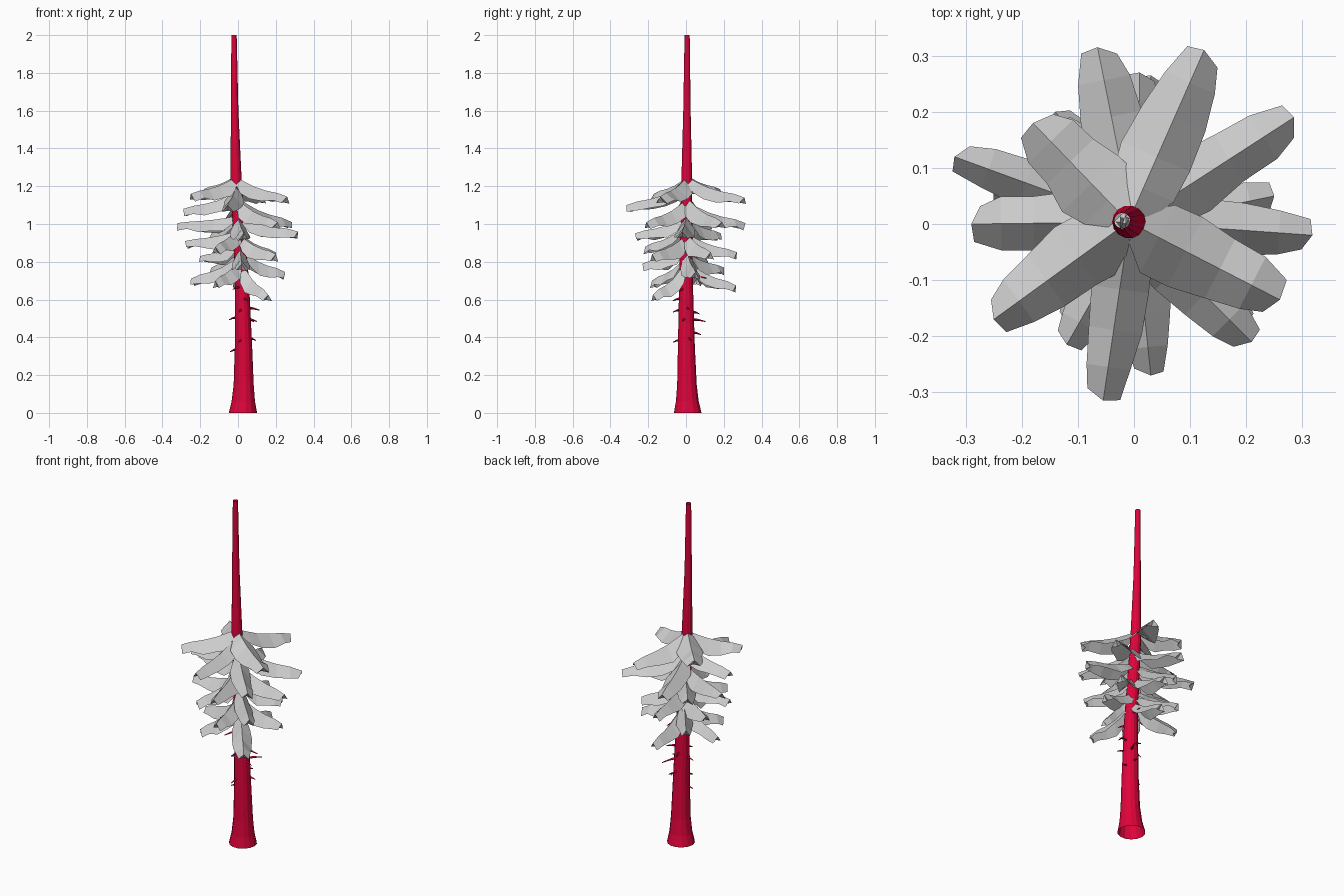
import bpy, bmesh, math, random
from mathutils import Vector

random.seed(4)
if "Cube" in bpy.data.objects:
    bpy.data.objects.remove(bpy.data.objects["Cube"])


def make_material(name, rgb):
    m = bpy.data.materials.new(name)
    m.use_nodes = True
    m.diffuse_color = (*rgb, 1)
    m.node_tree.nodes["Principled BSDF"].inputs["Base Color"].default_value = (*rgb, 1)
    return m


bark = make_material("crimson bark", (0.73, 0.001, 0.042))
foliage = make_material("pale grey foliage", (0.62, 0.62, 0.62))


def finish(bm, name, mat):
    mesh = bpy.data.meshes.new(name)
    bm.to_mesh(mesh)
    bm.free()
    mesh.materials.append(mat)
    obj = bpy.data.objects.new(name, mesh)
    bpy.context.collection.objects.link(obj)
    return obj


def bridge(bm, rows, closed):
    for a, b in zip(rows, rows[1:]):
        n = len(a)
        for i in range(n if closed else n - 1):
            j = (i + 1) % n
            bm.faces.new((a[i], a[j], b[j], b[i]))


def tube(bm, stations, sides):
    # stations: (centre, radius), rings kept level
    rows = []
    for c, r in stations:
        rows.append([bm.verts.new(c + Vector((math.cos(t), math.sin(t), 0)) * r)
                     for t in (math.tau * k / sides for k in range(sides))])
    bridge(bm, rows, True)


# Trunk: flared base, slight lean, open slim top (z, x, y, radius)
PROFILE = [(0, 0.026, 0.009, 0.075), (0.06, 0.028, 0.007, 0.062),
           (0.15, 0.03, 0.005, 0.053), (0.35, 0.029, 0.002, 0.046),
           (0.7, 0.021, 0, 0.037), (0.95, 0.006, 0.002, 0.033),
           (1.24, -0.01, 0.004, 0.029), (1.6, -0.018, 0.005, 0.02),
           (2.0, -0.021, 0.006, 0.014)]


def trunk_at(z):
    for p, q in zip(PROFILE, PROFILE[1:]):
        if z <= q[0]:
            f = (z - p[0]) / (q[0] - p[0])
            x, y, r = (p[i] + (q[i] - p[i]) * f for i in (1, 2, 3))
            return Vector((x, y, z)), r


bm = bmesh.new()
tube(bm, [(Vector((x, y, z)), r) for z, x, y, r in PROFILE], 14)
finish(bm, "trunk", bark)


# Fronds: folded strips with a central ridge and steep drooping sides
# along, half width, side drop, sag share
FROND = [(0.0, 0.026, 0.035, 0.0), (0.15, 0.05, 0.062, 0.22),
         (0.34, 0.053, 0.066, 0.47), (0.58, 0.047, 0.054, 0.68),
         (0.8, 0.04, 0.042, 0.8), (1.0, 0.027, 0.036, 1.0)]


def frond(name, tip, root_z, scale):
    root, radius = trunk_at(root_z)
    tip = Vector(tip)
    flat = Vector((tip.x - root.x, tip.y - root.y, 0))
    root += flat.normalized() * radius * 0.6
    flat -= flat.normalized() * radius * 0.6
    side = Vector((-flat.y, flat.x, 0)).normalized()
    bm = bmesh.new()
    rows = []
    for t, w, drop, sag in FROND:
        mid = root + flat * t
        mid.z += (tip.z + 0.02 - root_z) * sag
        back = flat * (0.06 if t == 1 else 0)
        row = [bm.verts.new(mid)]
        for sign, lag in ((1, 0.3), (-1, 1.0)):
            out = side * sign * w * scale * random.uniform(0.9, 1.1)
            down = Vector((0, 0, drop * random.uniform(0.85, 1.15)))
            row.insert(0 if sign > 0 else 2, bm.verts.new(mid + out - down - back * lag))
        rows.append(row)
    bridge(bm, rows, False)
    # blunt end
    a, m, b = rows[-1]
    heel = bm.verts.new((a.co + b.co) / 2 - flat * 0.06 + Vector((0, 0, 0.006)))
    bm.faces.new((a, m, heel))
    bm.faces.new((m, b, heel))
    finish(bm, name, foliage)


# tip x, y, z, root height, width scale
WHORLS = [
    (-0.18, 0.18, 1.165, 1.25, 1.3), (0.125, 0.31, 1.12, 1.24, 1.2),
    (0.26, -0.135, 1.125, 1.24, 1.3), (-0.25, -0.17, 1.14, 1.24, 1.2),
    (-0.055, -0.315, 1.08, 1.2, 1.05), (-0.29, 0.0, 1.06, 1.16, 1.1),
    (0.285, 0.19, 0.99, 1.13, 1.05), (-0.065, 0.315, 0.985, 1.11, 1.1),
    (0.21, -0.21, 0.99, 1.12, 1.0), (-0.32, 0.12, 0.985, 1.04, 0.95),
    (0.318, -0.02, 0.94, 1.04, 1.0), (0.03, -0.27, 0.93, 1.03, 0.95),
    (-0.14, 0.185, 0.93, 1.02, 0.95), (-0.12, -0.215, 0.86, 0.98, 0.95),
    (-0.28, -0.01, 0.89, 0.96, 0.9), (0.01, 0.27, 0.83, 0.94, 0.9),
    (0.2, -0.18, 0.82, 0.93, 0.9), (0.2, 0.13, 0.83, 0.94, 0.9),
    (-0.2, 0.1, 0.81, 0.88, 0.9), (0.02, -0.23, 0.77, 0.87, 0.9),
    (0.25, 0.05, 0.725, 0.85, 0.9), (-0.14, 0.2, 0.75, 0.84, 0.85),
    (-0.12, -0.18, 0.68, 0.81, 0.85), (-0.25, 0.06, 0.69, 0.82, 0.85),
    (0.03, 0.265, 0.655, 0.79, 0.85), (0.16, -0.175, 0.605, 0.78, 1.0)]
for i, (x, y, z, root_z, s) in enumerate(WHORLS):
    frond(f"frond_{i + 1}", (x, y, z), root_z, s)


# Bare twigs: small bent spikes (height, angle in degrees, length)
TWIGS = [(0.33, 185, 0.025), (0.38, 250, 0.03), (0.39, 20, 0.025),
         (0.42, 80, 0.035), (0.49, 60, 0.075), (0.5, 180, 0.03),
         (0.49, 345, 0.035), (0.53, 100, 0.03), (0.55, 10, 0.05),
         (0.54, 255, 0.03), (0.65, 330, 0.03), (0.6, 290, 0.035),
         (0.72, 75, 0.075), (0.73, 200, 0.08), (0.88, 215, 0.1),
         (0.66, 240, 0.06)]
bm = bmesh.new()
for z, angle, length in TWIGS:
    c, r = trunk_at(z)
    a = math.radians(angle)
    out = Vector((math.cos(a), math.sin(a), 0))
    across = Vector((-out.y, out.x, 0))
    rows = []
    for t, rad, dz in ((0, 0.008, 0.006), (0.5, 0.005, 0.002), (1, 0.0025, -0.006)):
        p = c + out * (r * 0.8 + (length + r * 0.2) * t) + Vector((0, 0, dz))
        rows.append([bm.verts.new(p + across * rad * math.cos(k * math.pi / 2)
                                  + Vector((0, 0, rad * math.sin(k * math.pi / 2))))
                     for k in range(4)])
    bridge(bm, rows, True)
    bm.faces.new(rows[-1])
finish(bm, "bare_twigs", bark)
